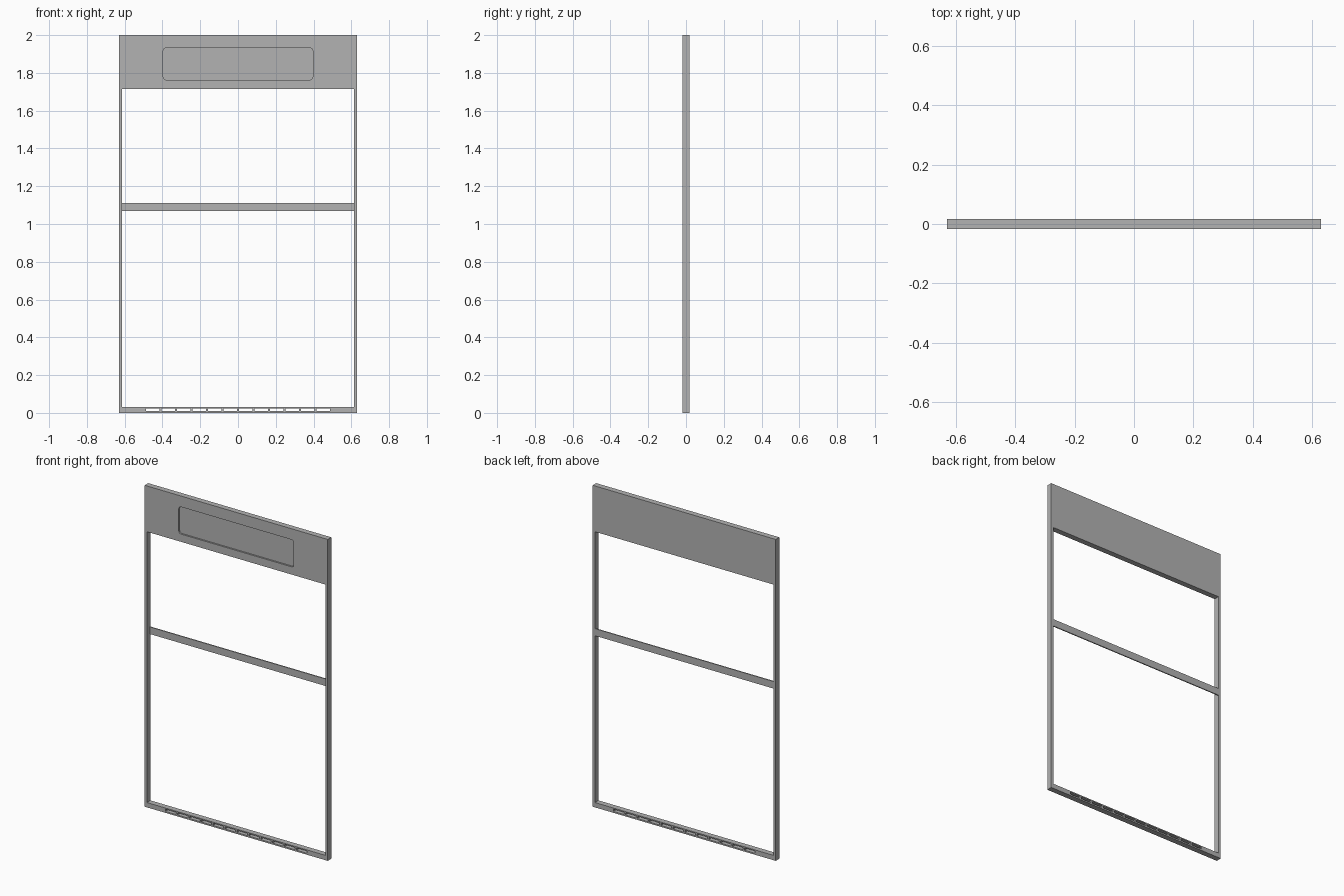
import bpy

cube = bpy.data.objects.get("Cube")
if cube:
    bpy.data.objects.remove(cube, do_unlink=True)

# Overall sizes
HALF_W, HALF_D, TOP = 0.63, 0.0175, 2.0
JAMB = 0.016
INNER = HALF_W - JAMB
HEADER_Z, RAIL_Z = 1.715, 0.03

grey = bpy.data.materials.new("frame grey")
grey.use_nodes = True
colour = (0.45, 0.45, 0.45, 1)
grey.diffuse_color = colour
grey.node_tree.nodes["Principled BSDF"].inputs["Base Color"].default_value = colour


def box(name, x, y, z):
    """Axis-aligned box from (min, max) ranges."""
    bpy.ops.mesh.primitive_cube_add(size=1)
    ob = bpy.context.object
    ob.name = name
    ob.location = [(a + b) / 2 for a, b in (x, y, z)]
    ob.scale = [b - a for a, b in (x, y, z)]
    bpy.ops.object.transform_apply(location=True, rotation=False, scale=True)
    ob.data.materials.append(grey)
    return ob


def cut(target, cutter):
    """Subtract the cutter from the target, then remove it."""
    cutter.hide_render = True
    mod = target.modifiers.new("cut", 'BOOLEAN')
    mod.operation = 'DIFFERENCE'
    mod.solver = 'EXACT'
    mod.object = cutter
    bpy.context.view_layer.objects.active = target
    bpy.ops.object.modifier_apply(modifier=mod.name)
    bpy.data.objects.remove(cutter, do_unlink=True)


depth = (-HALF_D, HALF_D)

# Header panel with a shallow rounded recess on the front
header = box("header_panel", (-HALF_W, HALF_W), depth, (HEADER_Z, TOP))
recess = box("recess_cutter", (-0.396, 0.396), (-0.06, 0.01 - HALF_D), (1.763, 1.932))
bevel = recess.modifiers.new("round corners", 'BEVEL')
bevel.width = 0.016
bevel.segments = 5
bevel.limit_method = 'WEIGHT'
weights = recess.data.attributes.new("bevel_weight_edge", 'FLOAT', 'EDGE')
for edge in recess.data.edges:
    a, b = (recess.data.vertices[i].co for i in edge.vertices)
    weights.data[edge.index].value = 1.0 if abs(a.y - b.y) > 0.01 else 0.0
cut(header, recess)

# Side jambs
for side, name in ((-1, "right_jamb"), (1, "left_jamb")):
    box(name, sorted((side * INNER, side * HALF_W)), depth, (0, HEADER_Z))

# Bottom rail with a row of through slots
rail = box("bottom_rail", (-INNER, INNER), depth, (0, RAIL_Z))
SLOTS, PITCH, GAP = 12, 0.082, 0.01
start = -SLOTS * PITCH / 2
slots = box("slot_cutter", (start + GAP / 2, start + PITCH - GAP / 2),
            (-0.05, 0.05), (0.009, 0.023))
array = slots.modifiers.new("row", 'ARRAY')
array.count = SLOTS
array.use_relative_offset = False
array.use_constant_offset = True
array.constant_offset_displace = (PITCH, 0, 0)
cut(rail, slots)

# Thin crossbar, flush with the back
box("crossbar", (-INNER, INNER), (HALF_D - 0.007, HALF_D), (1.068, 1.112))
